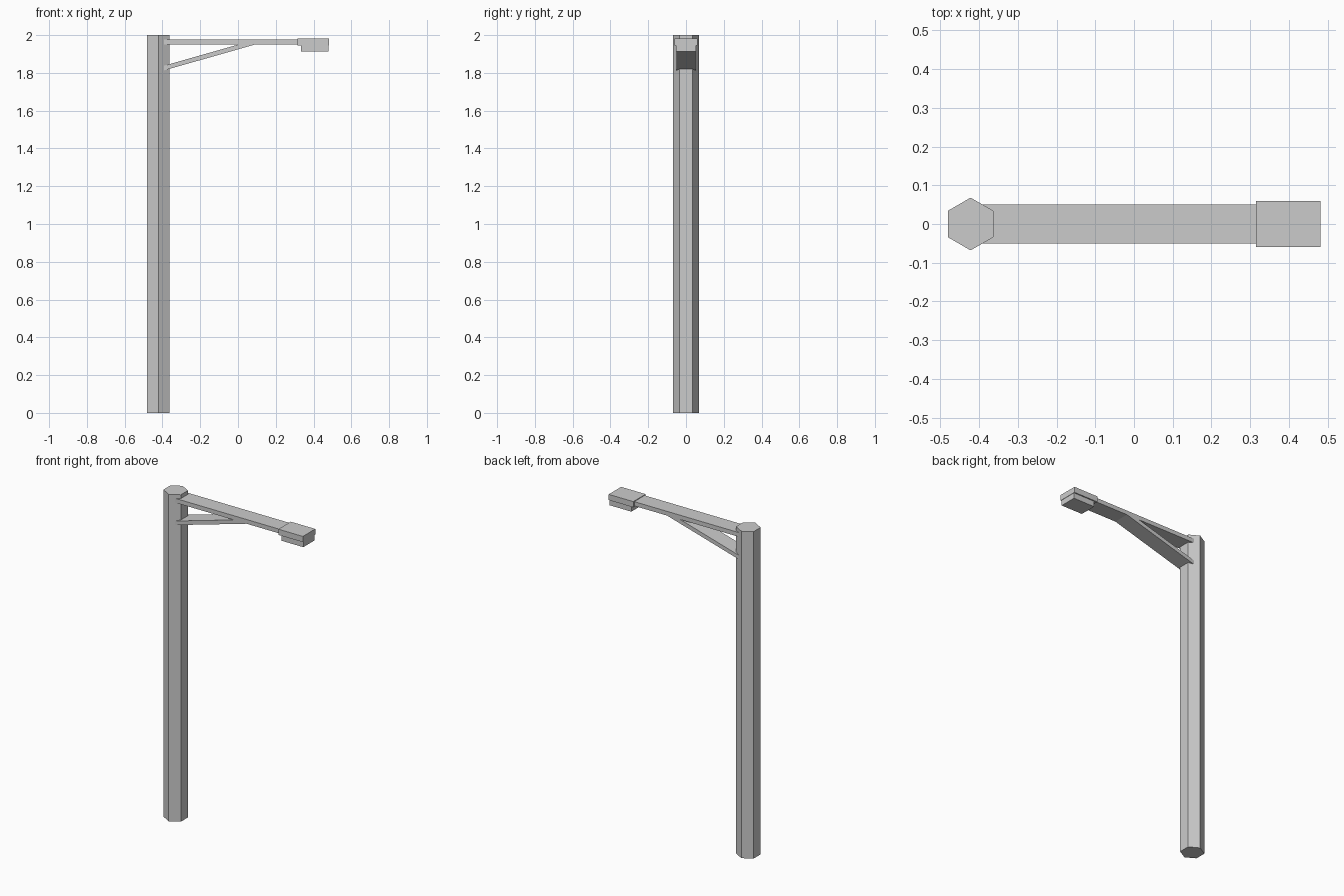
import bpy, bmesh, math

if "Cube" in bpy.data.objects:
    bpy.data.objects.remove(bpy.data.objects["Cube"])


def prism(name, profile, axis, start, end):
    """Extrude a 2D profile along 'y' (profile in xz) or 'z' (profile in xy)."""
    def place(p, d):
        return (p[0], d, p[1]) if axis == 'y' else (p[0], p[1], d)
    bm = bmesh.new()
    a = [bm.verts.new(place(p, start)) for p in profile]
    b = [bm.verts.new(place(p, end)) for p in profile]
    bm.faces.new(a)
    bm.faces.new(b)
    n = len(profile)
    for i in range(n):
        j = (i + 1) % n
        bm.faces.new((a[i], a[j], b[j], b[i]))
    bmesh.ops.recalc_face_normals(bm, faces=bm.faces)
    mesh = bpy.data.meshes.new(name)
    bm.to_mesh(mesh)
    bm.free()
    obj = bpy.data.objects.new(name, mesh)
    bpy.context.collection.objects.link(obj)
    return obj


def rect(x0, x1, z0, z1):
    return [(x0, z0), (x1, z0), (x1, z1), (x0, z1)]


# Hexagonal pole, corners pointing front and back
POLE_X, POLE_R = -0.422, 0.068
hexagon = [(POLE_X + POLE_R * math.cos(math.radians(30 + 60 * i)),
            POLE_R * math.sin(math.radians(30 + 60 * i))) for i in range(6)]
prism("pole", hexagon, 'z', 0, 2)

# Flat horizontal arm
prism("arm", rect(-0.42, 0.33, 1.951, 1.977), 'y', -0.05, 0.05)

# Slanted brace, running from inside the pole to the underside of the arm
brace = [(-0.42, 1.805), (0.093, 1.951), (0.005, 1.951), (-0.42, 1.83)]
prism("brace", brace, 'y', -0.05, 0.05)

# Lamp head: wide cover over a narrower lamp box
prism("lamp_cover", rect(0.315, 0.481, 1.946, 1.981), 'y', -0.06, 0.06)
prism("lamp_box", rect(0.333, 0.479, 1.912, 1.946), 'y', -0.053, 0.053)
